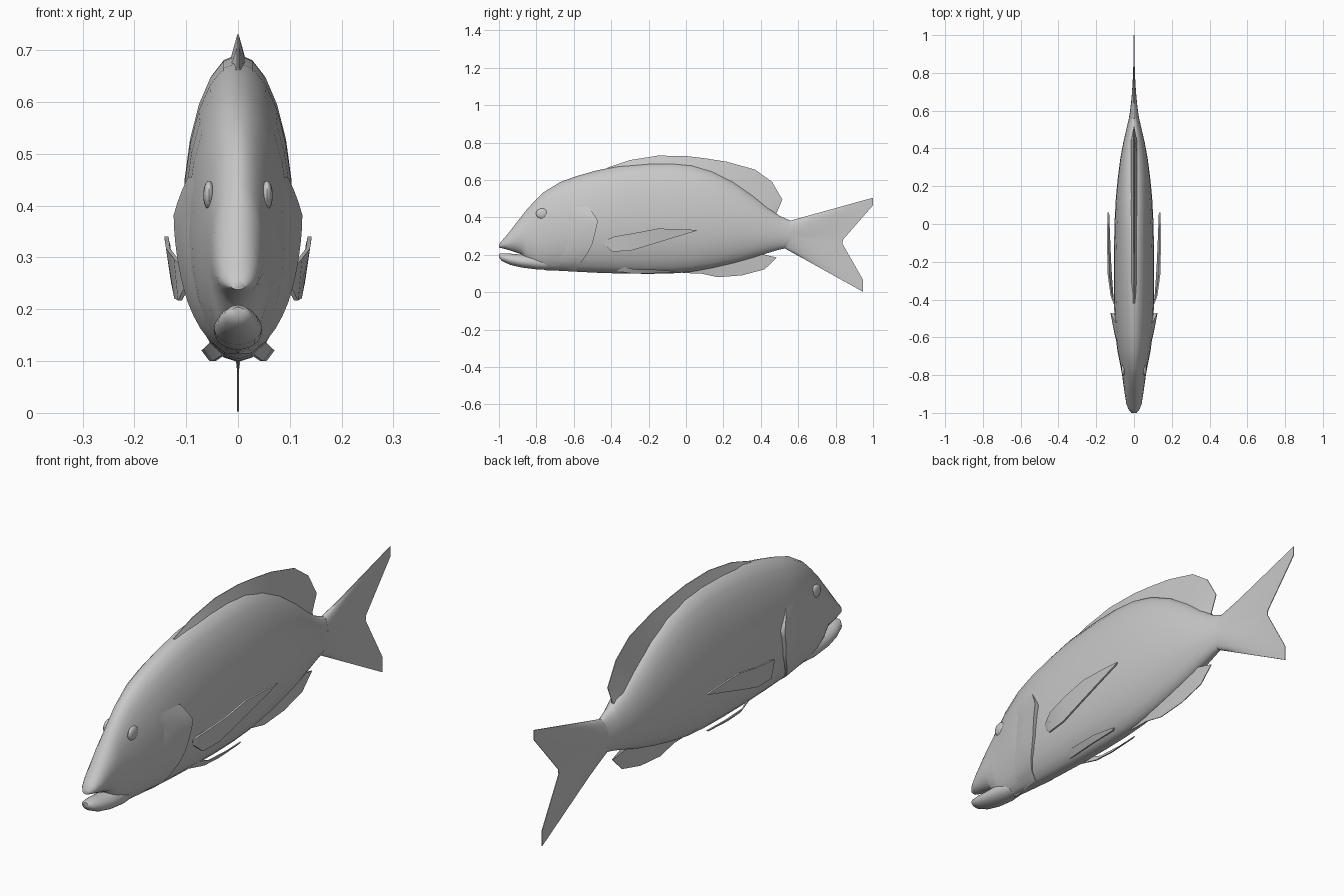
import bpy, bmesh, math
from mathutils import Vector

cube = bpy.data.objects.get("Cube")
if cube:
    bpy.data.objects.remove(cube, do_unlink=True)

grey = bpy.data.materials.new("fish_grey")
grey.use_nodes = True
grey.diffuse_color = (0.58, 0.58, 0.58, 1)
grey.node_tree.nodes["Principled BSDF"].inputs["Base Color"].default_value = (0.58, 0.58, 0.58, 1)


def finish(name, bm, angle=45):
    bmesh.ops.recalc_face_normals(bm, faces=bm.faces)
    mesh = bpy.data.meshes.new(name)
    bm.to_mesh(mesh)
    bm.free()
    mesh.materials.append(grey)
    ob = bpy.data.objects.new(name, mesh)
    bpy.context.collection.objects.link(ob)
    bpy.ops.object.select_all(action='DESELECT')
    ob.select_set(True)
    bpy.context.view_layer.objects.active = ob
    bpy.ops.object.shade_smooth_by_angle(angle=math.radians(angle))
    return ob


def loft(name, rings, angle=45):
    """Skin closed rings of equal length and cap both ends."""
    bm = bmesh.new()
    rows = [[bm.verts.new(p) for p in ring] for ring in rings]
    n = len(rows[0])
    for a, b in zip(rows, rows[1:]):
        for i in range(n):
            j = (i + 1) % n
            bm.faces.new((a[i], a[j], b[j], b[i]))
    bm.faces.new(rows[0])
    bm.faces.new(rows[-1])
    return finish(name, bm, angle)


def blade(name, pairs, t0, t1):
    """Thin fin from (first edge, second edge) point pairs with half-thicknesses."""
    rings = []
    for p, q in pairs:
        rings.append([(p[0] - t0, p[1], p[2]), (p[0] + t0, p[1], p[2]),
                      (q[0] + t1, q[1], q[2]), (q[0] - t1, q[1], q[2])])
    return loft(name, rings)


def interp(table, x):
    """Linear lookup in rows keyed by their first value."""
    for a, b in zip(table, table[1:]):
        if x <= b[0]:
            f = max(0, (x - a[0]) / (b[0] - a[0]))
            return [u + (v - u) * f for u, v in zip(a[1:], b[1:])]
    return list(table[-1][1:])


def section(y, top, bottom, width, n=24, mid=0.45):
    zm = bottom + mid * (top - bottom)
    ring = []
    for i in range(n):
        a = 2 * math.pi * i / n
        s = math.sin(a)
        ring.append((width * math.cos(a), y, zm + s * ((top - zm) if s > 0 else (zm - bottom))))
    return ring


# Body stations: y, top, bottom, half-width
BODY = [(-1.0, .256, .238, .014), (-.98, .28, .234, .03), (-.95, .315, .226, .041),
        (-.88, .405, .203, .052), (-.85, .443, .16, .056), (-.8, .497, .124, .063),
        (-.76, .535, .12, .07), (-.67, .59, .114, .088), (-.58, .622, .109, .099),
        (-.48, .65, .104, .104), (-.36, .676, .1, .107), (-.2, .69, .098, .107),
        (-.08, .692, .1, .105), (.03, .682, .108, .102), (.14, .65, .127, .096),
        (.25, .595, .152, .085), (.35, .525, .18, .072), (.43, .46, .207, .057),
        (.5, .408, .228, .041), (.56, .382, .24, .027), (.64, .37, .25, .012)]
loft("body", [section(*s) for s in BODY], 60)

# Lower jaw, leaving the mouth slit open under the snout
JAW = [(-1.0, .204, .185, .012), (-.985, .208, .167, .027), (-.94, .206, .146, .039),
       (-.88, .201, .132, .046), (-.8, .2, .122, .046), (-.74, .19, .121, .036)]
loft("lower_jaw", [section(*s) for s in JAW], 60)


def body_x(y, z):
    top, bottom, w = interp(BODY, y)
    zm = bottom + .45 * (top - bottom)
    t = (z - zm) / ((top - zm) if z > zm else (zm - bottom))
    return w * math.sqrt(max(0, 1 - t * t))


# Gill covers: rear edge as z, y, lift off the body
GILL = [(.115, -.59, .003), (.16, -.56, .008), (.21, -.525, .012), (.26, -.50, .014),
        (.32, -.485, .017), (.38, -.47, .021), (.42, -.495, .012), (.455, -.52, .002)]
for side, word in ((1, "left"), (-1, "right")):
    bm = bmesh.new()
    rows = []
    for k in range(15):
        z = .115 + .34 * k / 14
        ye, lift = interp(GILL, z)
        row = []
        for c in range(7):
            u = c / 6
            y = ye - .16 * (1 - u)
            row.append((side * (body_x(y, z) - .003 + (lift + .003) * u), y, z))
        row.append((side * (body_x(ye, z) - .012), ye - .004, z))
        rows.append([bm.verts.new(p) for p in row])
    for a, b in zip(rows, rows[1:]):
        for c in range(7):
            bm.faces.new((a[c], a[c + 1], b[c + 1], b[c]))
    ob = finish(word + "_gill_cover", bm)

    # Eye: low bump on the head
    bm = bmesh.new()
    bmesh.ops.create_uvsphere(bm, u_segments=16, v_segments=10, radius=1)
    for v in bm.verts:
        v.co = Vector((v.co.x * .011 + side * (body_x(-.77, .42) - .002),
                       v.co.y * .032 - .77, v.co.z * .028 + .42))
    finish(word + "_eye", bm)

    # Pectoral fin: lower edge, upper edge
    pectoral = [((.092, -.435, .255), (.097, -.44, .275)), ((.112, -.395, .217), (.12, -.38, .298)),
                ((.119, -.30, .221), (.135, -.27, .317)), ((.125, -.2, .25), (.138, -.15, .34)),
                ((.13, -.08, .287), (.138, -.03, .337)), ((.135, .05, .326), (.137, .06, .332))]
    # Pelvic fin
    pelvic = [((.028, -.37, .112), (.042, -.37, .145)), ((.046, -.29, .1), (.064, -.28, .123)),
              ((.052, -.2, .1), (.068, -.17, .121)), ((.05, -.07, .105), (.054, -.06, .112))]
    for label, pairs, t in (("pectoral", pectoral, .004), ("pelvic", pelvic, .003)):
        blade(f"{word}_{label}_fin",
              [tuple((side * p[0], p[1], p[2]) for p in pair) for pair in pairs], t, t)

# Dorsal fin: base y, base z, tip y, tip z
DORSAL = [(-.42, .64, -.42, .666), (-.32, .66, -.3, .706), (-.2, .67, -.15, .73),
          (-.05, .67, 0, .728), (.08, .655, .1, .716), (.18, .61, .22, .697),
          (.28, .555, .37, .655), (.36, .495, .46, .59), (.43, .44, .515, .495),
          (.48, .405, .485, .425)]
blade("dorsal_fin", [((0, a, b), (0, c, d)) for a, b, c, d in DORSAL], .018, .0015)

# Anal fin: base y, base z, tip y, tip z
ANAL = [(-.02, .13, -.02, .102), (.08, .15, .08, .1), (.16, .165, .17, .08),
        (.25, .185, .3, .09), (.31, .2, .42, .122), (.36, .21, .485, .185), (.38, .21, .40, .186)]
blade("anal_fin", [((0, a, b), (0, c, d)) for a, b, c, d in ANAL], .012, .0015)

# Forked tail: trailing edge as position across the fin, y, z
TRAIL = [(0, .945, .003), (.12, .947, .065), (.5, .83, .27), (.88, 1.0, .465), (1, 1.0, .505)]
rings = []
for k in range(26):
    v = k / 25
    ty, tz = interp(TRAIL, v)
    by, bz = .53 + .03 * v, .233 + .15 * v
    edge = []
    for c in range(9):
        u = c / 8
        x = .0015 + .028 * (1 - u) ** 2 * math.sqrt(max(0, math.sin(math.pi * v)))
        edge.append((x, by + (ty - by) * u, bz + (tz - bz) * u))
    rings.append(edge + [(-x, y, z) for x, y, z in reversed(edge)])
loft("tail_fin", rings)
